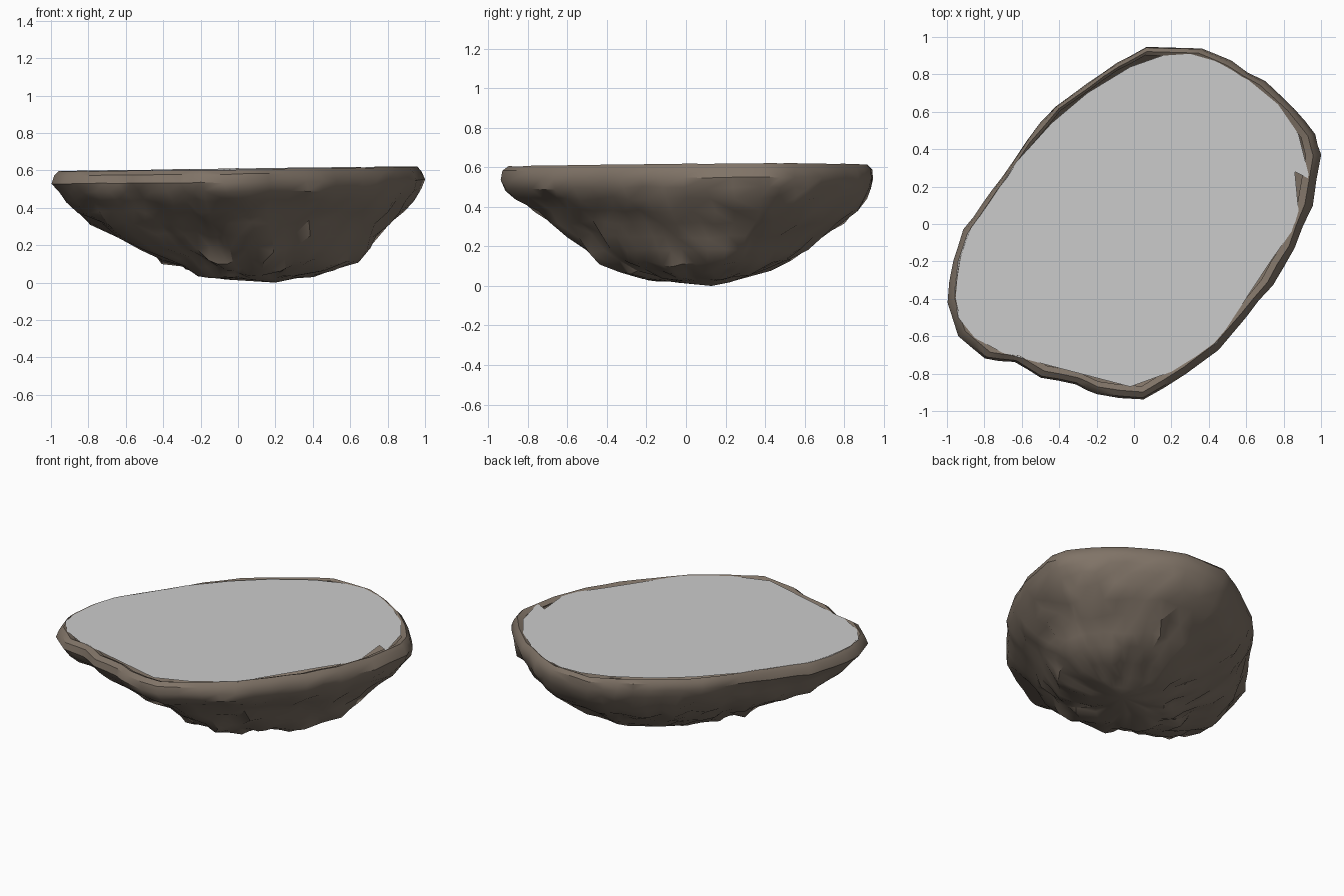
import bpy, bmesh
from mathutils import Vector, noise

if "Cube" in bpy.data.objects:
    bpy.data.objects.remove(bpy.data.objects["Cube"])

# Outer silhouette of the boulder seen from above
OUTLINE = [(1.0, .37), (.97, .48), (.86, .62), (.7, .76), (.52, .87), (.36, .94), (.07, .945),
           (-.09, .86), (-.25, .75), (-.42, .63), (-.58, .44), (-.71, .25), (-.81, .11),
           (-.91, -.03), (-.97, -.2), (-1.0, -.42), (-.94, -.6), (-.8, -.72), (-.64, -.74),
           (-.5, -.82), (-.31, -.86), (-.2, -.91), (.05, -.94), (.28, -.8), (.45, -.67),
           (.6, -.5), (.74, -.33), (.86, -.13), (.95, .1)]

# Edge of the flat grey top
TOP_EDGE = [(.94, .24), (.88, .48), (.77, .64), (.6, .78), (.44, .87), (.3, .91), (.15, .9),
            (-.02, .84), (-.25, .7), (-.44, .54), (-.63, .33), (-.77, .12), (-.89, -.05),
            (-.94, -.2), (-.96, -.37), (-.94, -.5), (-.85, -.61), (-.7, -.69), (-.44, -.76),
            (-.02, -.87), (.2, -.79), (.44, -.64), (.73, -.2), (.85, -.03), (.88, .07), (.86, .28)]

# Height and extents of each level: z, left, right, front, back
LEVELS = [(.595, -.93, .92, -.87, .90),
          (.608, -.96, .96, -.90, .92),
          (.585, -.985, .98, -.93, .94),
          (.54, -1.0, 1.0, -.94, .945),
          (.49, -.955, .985, -.92, .94),
          (.44, -.91, .95, -.86, .92),
          (.38, -.86, .90, -.77, .88),
          (.32, -.78, .83, -.69, .82),
          (.25, -.65, .77, -.60, .71),
          (.18, -.53, .70, -.51, .63),
          (.12, -.41, .63, -.43, .54),
          (.075, -.31, .53, -.33, .42),
          (.045, -.22, .38, -.22, .32),
          (.02, -.06, .31, -.05, .22)]


def finish(bm, name, mat=None):
    bmesh.ops.recalc_face_normals(bm, faces=bm.faces)
    me = bpy.data.meshes.new(name)
    bm.to_mesh(me)
    bm.free()
    ob = bpy.data.objects.new(name, me)
    bpy.context.collection.objects.link(ob)
    if mat:
        me.materials.append(mat)
    return ob


def ring_point(level, x, y):
    z, x0, x1, y0, y1 = level
    px = x0 + (x + 1) / 2 * (x1 - x0)
    py = y0 + (y + .94) / 1.885 * (y1 - y0)
    tilt = min(1, max(0, (z - .3) / .28))       # rim dips to the front left
    p = Vector((px, py, z + tilt * (.011 * x + .004 * y)))
    # chipped facets, fading out at the rim and at the foot
    w = max(.12, min(1, (.57 - z) / .15)) * min(1, z / .08)
    out = Vector((px - .1, py - .05, -.3)).normalized()
    near, second = noise.voronoi(p * 4.5)[0][:2]
    bump = (second - near - .25) * .07 + noise.noise(p * 2.7 + Vector((3, 1, 4))) * .02
    shift = noise.noise_vector(p * 11) * .022
    return p + (out * bump + shift) * w


def with_midpoints(rows):
    """Insert a point halfway between each pair of neighbours, round the loop."""
    result = []
    for a, b in zip(rows, rows[1:] + rows[:1]):
        result += [a, tuple((u + v) / 2 for u, v in zip(a, b))]
    return result


# Boulder shell
stone = bpy.data.materials.new("stone_brown")
stone.diffuse_color = (.215, .172, .135, 1)
stone.use_nodes = True
stone.node_tree.nodes["Principled BSDF"].inputs["Base Color"].default_value = stone.diffuse_color
bm = bmesh.new()
loop = with_midpoints(OUTLINE)
rings = [[bm.verts.new(ring_point(lv, x, y)) for x, y in loop] for lv in LEVELS]
n = len(loop)
for a, b in zip(rings, rings[1:]):
    for i in range(n):
        j = (i + 1) % n
        bm.faces.new((a[i], a[j], b[j], b[i]))
tip = bm.verts.new((.2, .13, 0))
for i in range(n):
    bm.faces.new((rings[-1][i], rings[-1][(i + 1) % n], tip))
bmesh.ops.triangulate(bm, faces=bm.faces[:], quad_method='SHORT_EDGE')
rock = finish(bm, "boulder_shell", stone)
bpy.context.view_layer.objects.active = rock
rock.select_set(True)
bpy.ops.object.shade_smooth_by_angle(angle=.6)

# Flat grey top, level with the rim
bm = bmesh.new()
bm.faces.new([bm.verts.new((x, y, .606 + .010 * x + .004 * y)) for x, y in TOP_EDGE])
finish(bm, "flat_top")
